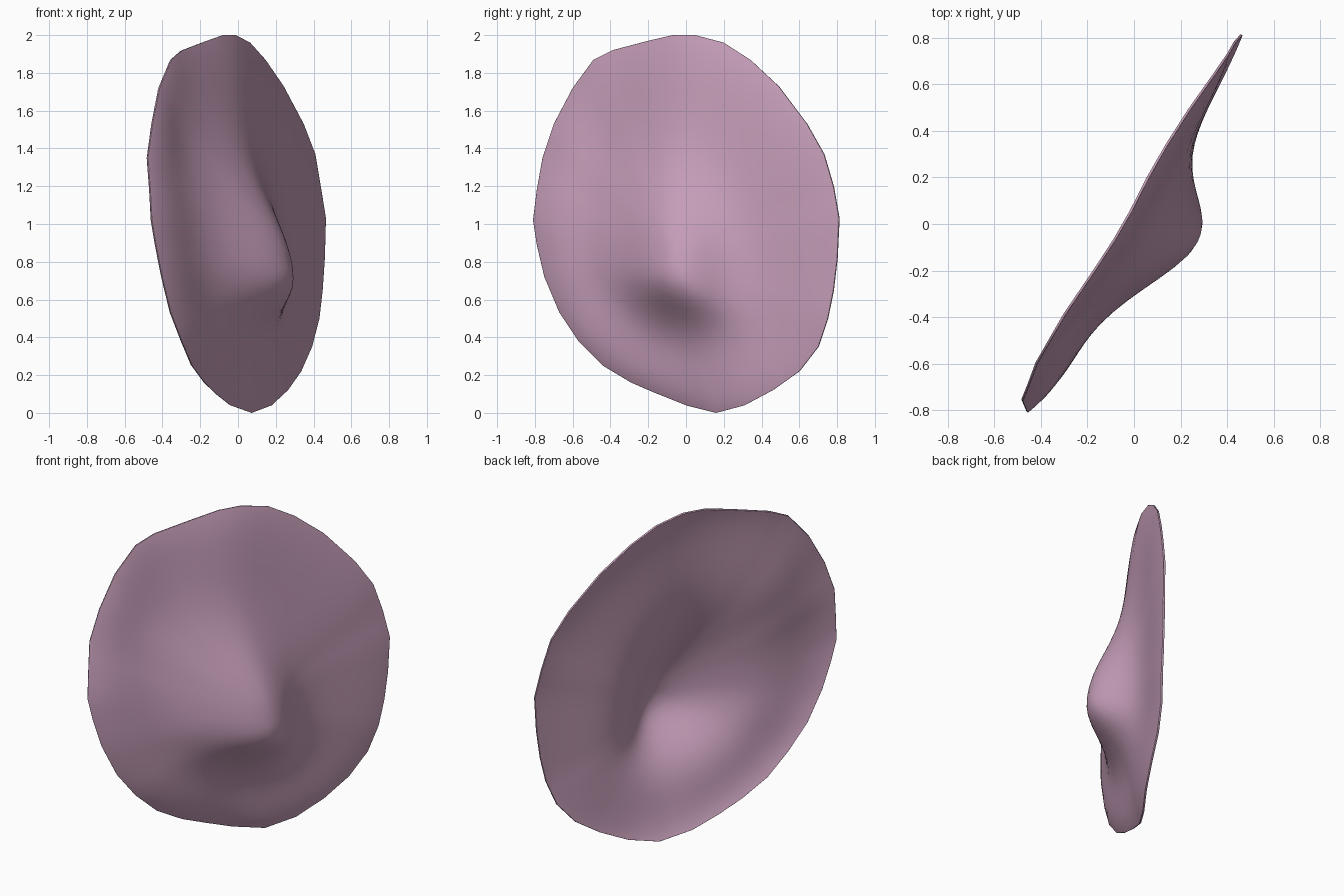
import bpy
import bmesh
import math

cube = bpy.data.objects.get("Cube")
if cube:
    bpy.data.objects.remove(cube, do_unlink=True)

# Rim outline clockwise from the top: y, z, and hundredths off the slanted plane
RIM = [(.05, 2, -4), (.2, 1.96, -5), (.34, 1.87, -5), (.49, 1.73, -4),
       (.64, 1.53, -2), (.73, 1.37, -1), (.78, 1.2, -1), (.81, 1.03, 0),
       (.8, .82, 0), (.78, .65, 0), (.75, .5, 0), (.7, .35, -1), (.6, .22, -1),
       (.46, .12, 0), (.31, .04, 0), (.16, 0, -2), (0, .04, -4), (-.15, .1, -3),
       (-.29, .16, -1), (-.44, .25, 1), (-.57, .38, 3), (-.67, .53, 3),
       (-.75, .72, 3), (-.79, .89, 2), (-.81, 1.02, 1), (-.79, 1.18, -1),
       (-.76, 1.35, -4), (-.7, 1.53, -5), (-.6, 1.72, -7), (-.49, 1.87, -7),
       (-.39, 1.92, -7), (-.2, 1.97, -5), (-.07, 2, -4)]
CENTRE_Y, CENTRE_Z = -.06, .8
RINGS = 24


def bell(value, middle, width_below, width_above):
    """Bell curve whose width eases from one side to the other."""
    t = value - middle
    side = .5 + .5 * math.tanh(t / .12)
    width = width_below + (width_above - width_below) * side
    return math.exp(-.5 * (t / width) ** 2)


def surface_x(y, z, s, rim_offset):
    """Slanted plane, shallow bowl with a curled rim, blunt bump and a groove."""
    plane = .575 * y
    bowl = (.045 - .03 * y) * (1 - s ** 8)
    bump = .27 * bell(y, -.08, .18, .2) * bell(z, .74 - .3 * (y + .08), .17, .34)
    groove = .05 * bell(y, -.45, .17, .17) * bell(z, 1.5, .25, .5)
    return plane + rim_offset * s ** 2 + bowl + (bump - groove) * (1 - s ** 8)


def make_material(name, colour):
    mat = bpy.data.materials.new(name)
    mat.use_nodes = True
    mat.diffuse_color = colour
    shader = next(n for n in mat.node_tree.nodes if n.type == 'BSDF_PRINCIPLED')
    shader.inputs["Base Color"].default_value = colour
    shader.inputs["Roughness"].default_value = .7
    return mat


# Split each rim edge in two for a finer shell
outline = []
for a, b in zip(RIM, RIM[1:] + RIM[:1]):
    outline += [a, tuple((p + q) / 2 for p, q in zip(a, b))]

# Concentric rings from the middle out to the rim
bm = bmesh.new()
hub = bm.verts.new((surface_x(CENTRE_Y, CENTRE_Z, 0, 0), CENTRE_Y, CENTRE_Z))
rings = []
for i in range(1, RINGS + 1):
    s = math.sin(i / RINGS * math.pi / 2)
    ring = []
    for ry, rz, offset in outline:
        y = CENTRE_Y + (ry - CENTRE_Y) * s
        z = CENTRE_Z + (rz - CENTRE_Z) * s
        ring.append(bm.verts.new((surface_x(y, z, s, offset / 100), y, z)))
    rings.append(ring)

count = len(outline)
for k in range(count):
    n = (k + 1) % count
    bm.faces.new((hub, rings[0][n], rings[0][k]))
    for inner, outer in zip(rings, rings[1:]):
        bm.faces.new((inner[k], inner[n], outer[n], outer[k]))
bmesh.ops.recalc_face_normals(bm, faces=bm.faces)
if sum(f.normal.x for f in bm.faces) < 0:
    bmesh.ops.reverse_faces(bm, faces=bm.faces)

mesh = bpy.data.meshes.new("curved_shell")
bm.to_mesh(mesh)
bm.free()
shell = bpy.data.objects.new("curved_shell", mesh)
bpy.context.collection.objects.link(shell)
mesh.materials.append(make_material("dusty_pink", (.56, .34, .48, 1)))

# Thin wall towards the hollow side
wall = shell.modifiers.new("wall", 'SOLIDIFY')
wall.thickness = .01
wall.offset = -1

bpy.context.view_layer.objects.active = shell
shell.select_set(True)
bpy.ops.object.shade_smooth_by_angle(angle=math.radians(60))
